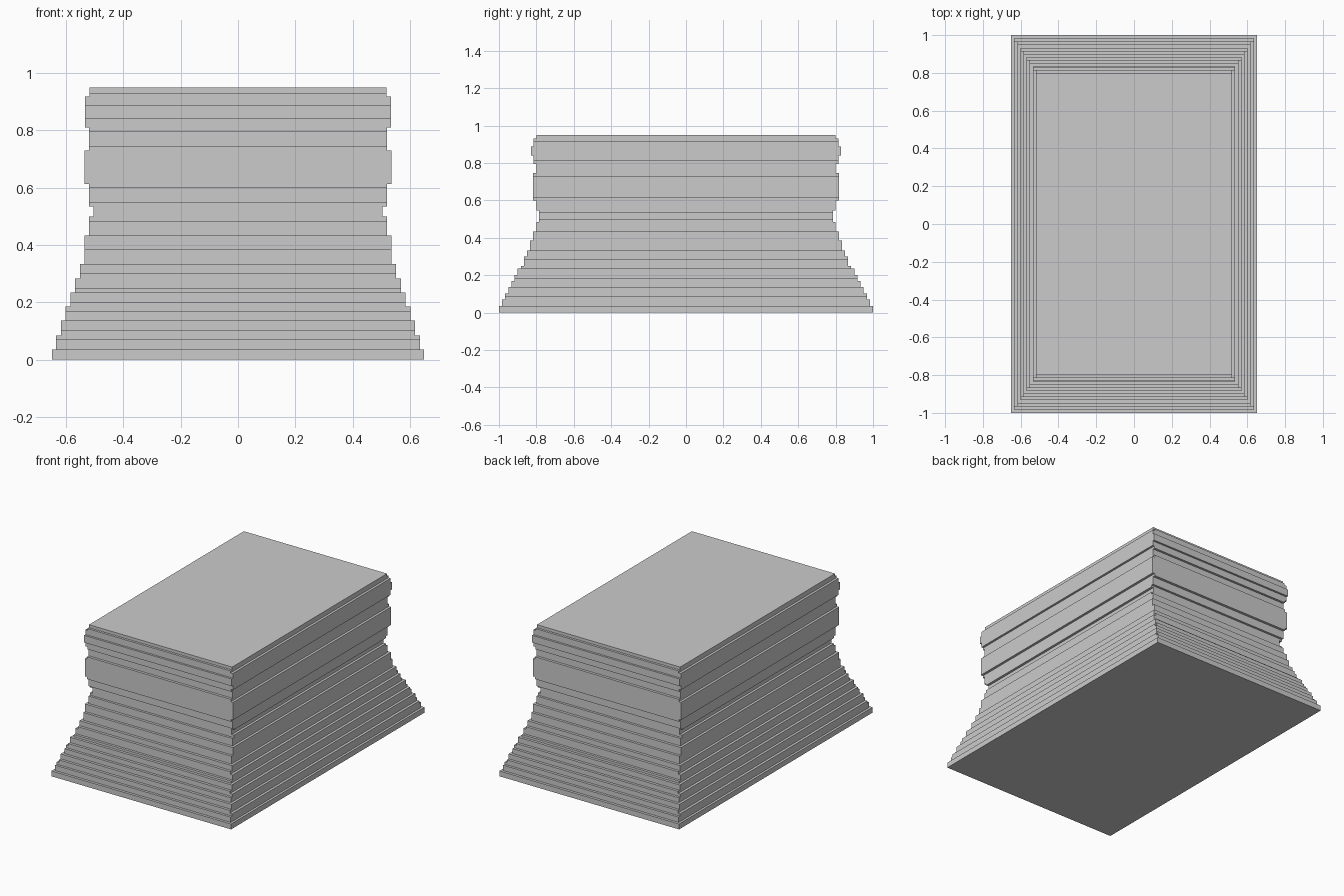
import bpy, bmesh

if "Cube" in bpy.data.objects:
    bpy.data.objects.remove(bpy.data.objects["Cube"])

# Stepped outline: (top z of band, half size) separately for width and depth
width = [(.035, .65), (.085, .635), (.136, .618), (.186, .602), (.235, .585),
         (.284, .569), (.333, .552), (.434, .536), (.499, .52), (.534, .504),
         (.614, .52), (.73, .536), (.81, .52), (.918, .534), (.95, .518)]
depth = [(.035, 1.0), (.07, .983), (.103, .967), (.136, .95), (.168, .933),
         (.2, .917), (.235, .9), (.25, .883), (.3, .867), (.333, .85),
         (.384, .833), (.434, .817), (.483, .8), (.547, .785), (.6, .8),
         (.746, .817), (.795, .8), (.84, .815), (.887, .828), (.93, .815), (.95, .8)]


def size_at(bands, z):
    return next(s for top, s in bands if z < top)


def ring(bm, x, y, z):
    return [bm.verts.new((sx * x, sy * y, z))
            for sx, sy in ((-1, -1), (1, -1), (1, 1), (-1, 1))]


# Stepped block: loft rectangles through every band, with flat ledges between
bm = bmesh.new()
levels = sorted({0.0} | {z for z, _ in width} | {z for z, _ in depth})
rings = []
for low, high in zip(levels, levels[1:]):
    mid = (low + high) / 2
    x, y = size_at(width, mid), size_at(depth, mid)
    rings += [ring(bm, x, y, low), ring(bm, x, y, high)]
for a, b in zip(rings, rings[1:]):
    for i in range(4):
        j = (i + 1) % 4
        f = bm.faces.new((a[i], a[j], b[j], b[i]))
        if f.calc_area() < 1e-7:
            bm.faces.remove(f)
bm.faces.new(rings[0][::-1])
bm.faces.new(rings[-1])
bm.normal_update()

mesh = bpy.data.meshes.new("stepped_block")
bm.to_mesh(mesh)
bm.free()
bpy.context.collection.objects.link(bpy.data.objects.new("stepped_block", mesh))
